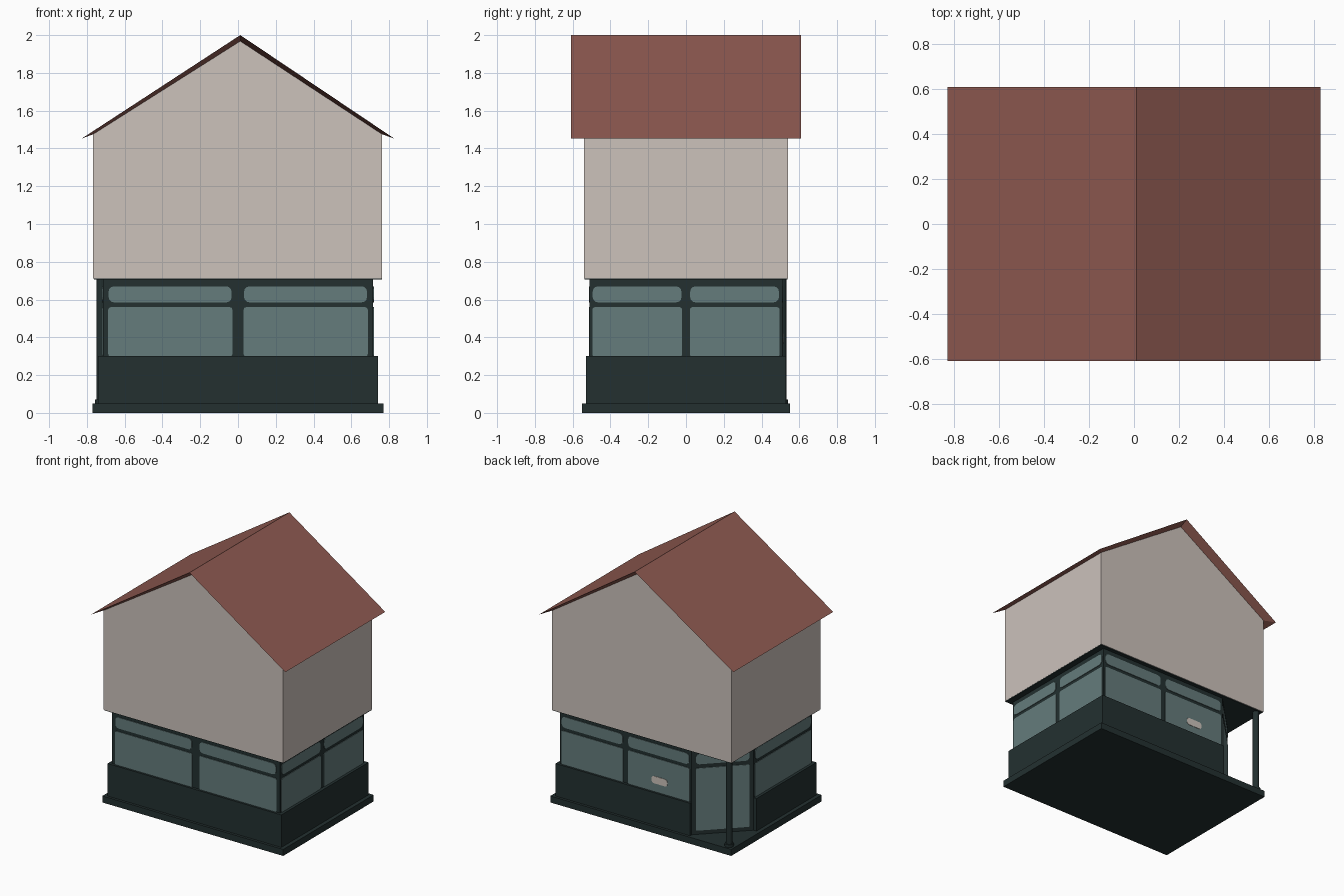
import bpy, bmesh, math
from mathutils import Vector

if "Cube" in bpy.data.objects:
    bpy.data.objects.remove(bpy.data.objects["Cube"])


def material(name, rgb):
    m = bpy.data.materials.new(name)
    lin = [((c / 255 + 0.055) / 1.055) ** 2.4 for c in rgb]
    m.diffuse_color = (*lin, 1)
    m.use_nodes = True
    m.node_tree.nodes["Principled BSDF"].inputs["Base Color"].default_value = m.diffuse_color
    return m


DARK = material("dark green paint", (35, 48, 48))
GLASS = material("grey green glass", (101, 124, 124))
WALL = material("beige render", (204, 194, 187))
ROOF = material("red brown roof", (143, 90, 81))
CREAM = material("pale plaque", (205, 196, 188))


def finish(name, bm, mat):
    bmesh.ops.recalc_face_normals(bm, faces=bm.faces[:])
    me = bpy.data.meshes.new(name)
    bm.to_mesh(me)
    bm.free()
    me.materials.append(mat)
    ob = bpy.data.objects.new(name, me)
    bpy.context.collection.objects.link(ob)
    return ob


def prism(name, points, direction, mat):
    """Extrude a closed 3D outline along a vector."""
    bm = bmesh.new()
    face = bm.faces.new([bm.verts.new(p) for p in points])
    out = bmesh.ops.extrude_face_region(bm, geom=[face], use_keep_orig=True)
    moved = [g for g in out["geom"] if isinstance(g, bmesh.types.BMVert)]
    bmesh.ops.translate(bm, verts=moved, vec=Vector(direction))
    return finish(name, bm, mat)


def slab(name, plan, z0, z1, mat):
    return prism(name, [(x, y, z0) for x, y in plan], (0, 0, z1 - z0), mat)


def rect(hx, hy):
    return [(-hx, -hy), (hx, -hy), (hx, hy), (-hx, hy)]


def pane(name, a, b, u0, u1, z0, z1, r, mat=GLASS, lift=0.004):
    """Rounded plate on the wall running from a to b (outside on the right)."""
    d = Vector((b[0] - a[0], b[1] - a[1], 0)).normalized()
    n = Vector((d.y, -d.x, 0))
    base = Vector((a[0], a[1], 0)) - n * 0.002
    pts = []
    corners = [(u1 - r, z1 - r), (u0 + r, z1 - r), (u0 + r, z0 + r), (u1 - r, z0 + r)]
    for i, (cu, cz) in enumerate(corners):
        for k in range(4):
            t = math.pi / 2 * (i + k / 3)
            pts.append(base + d * (cu + r * math.cos(t)) + Vector((0, 0, cz + r * math.sin(t))))
    return prism(name, pts, n * (lift + 0.002), mat)


# Plinth, low wall and shopfront core with the cut entrance corner
slab("plinth", rect(0.77, 0.55), 0, 0.05, DARK)
slab("low_wall", [(-0.74, -0.53), (0.74, -0.53), (0.74, 0.53), (-0.405, 0.53),
                  (-0.405, 0.51), (-0.715, 0.20), (-0.74, 0.20)], 0.05, 0.30, DARK)
core = [(-0.715, -0.51), (0.715, -0.51), (0.715, 0.51), (-0.405, 0.51), (-0.715, 0.20)]
slab("shopfront_frame", core, 0.05, 0.712, DARK)
slab("porch_ceiling", rect(0.762, 0.537), 0.706, 0.716, DARK)

# Windows: side name, wall ends, number of bays
sides = [("front", core[0], core[1], 2), ("right", core[1], core[2], 2),
         ("back", core[2], core[3], 2), ("left", core[4], core[0], 1)]
for side, a, b, n in sides:
    length = math.dist(a, b)
    edge, bar = (0.028, 0.06) if side == "front" else (0.014, 0.04)
    w = (length - 2 * edge - bar * (n - 1)) / n
    for i in range(n):
        u = edge + i * (w + bar)
        pane(f"{side}_window_{i}", a, b, u, u + w, 0.297, 0.56, 0.014)
        pane(f"{side}_transom_{i}", a, b, u + 0.002, u + w - 0.004, 0.585, 0.67, 0.028)

# Door glazing on the diagonal, and the plaque on the back window
door_w = math.dist(core[3], core[4])
pane("door_glass", core[3], core[4], 0.03, door_w - 0.03, 0.08, 0.56, 0.008)
pane("door_transom", core[3], core[4], 0.03, door_w - 0.03, 0.59, 0.67, 0.025)
pane("plaque", core[2], core[3], 0.782, 0.918, 0.365, 0.42, 0.022, CREAM, 0.007)

# Corner post with foot
for name, r, z0, z1 in (("corner_post", 0.024, 0.05, 0.71), ("post_foot", 0.032, 0.05, 0.072)):
    slab(name, [(-0.724 + r * math.cos(k * math.pi / 8), 0.508 + r * math.sin(k * math.pi / 8))
                for k in range(16)], z0, z1, DARK)

# Upper storey with gables
ridge = 0.012
inner = [(-0.767, 1.475), (ridge, 1.968), (0.763, 1.475)]
prism("upper_storey", [(-0.767, -0.541, 0.712)] + [(x, -0.541, z) for x, z in inner]
      + [(0.763, -0.541, 0.712)], (0, 1.082, 0), WALL)

# Roof: sharp outer edge, soffit sloping back to the wall top
outer = [(-0.828, 1.452), (ridge, 2.0), (0.828, 1.452)]
bm = bmesh.new()
rings = [[bm.verts.new((x, y, z)) for x, z in prof]
         for prof, y in ((outer, -0.608), (outer, 0.608), (inner, 0.542), (inner, -0.542))]
for k in range(4):
    p, q = rings[k], rings[(k + 1) % 4]
    for i in range(2):
        bm.faces.new((p[i], p[i + 1], q[i + 1], q[i]))
for i in (0, 2):
    bm.faces.new([r[i] for r in rings])
finish("roof", bm, ROOF)
